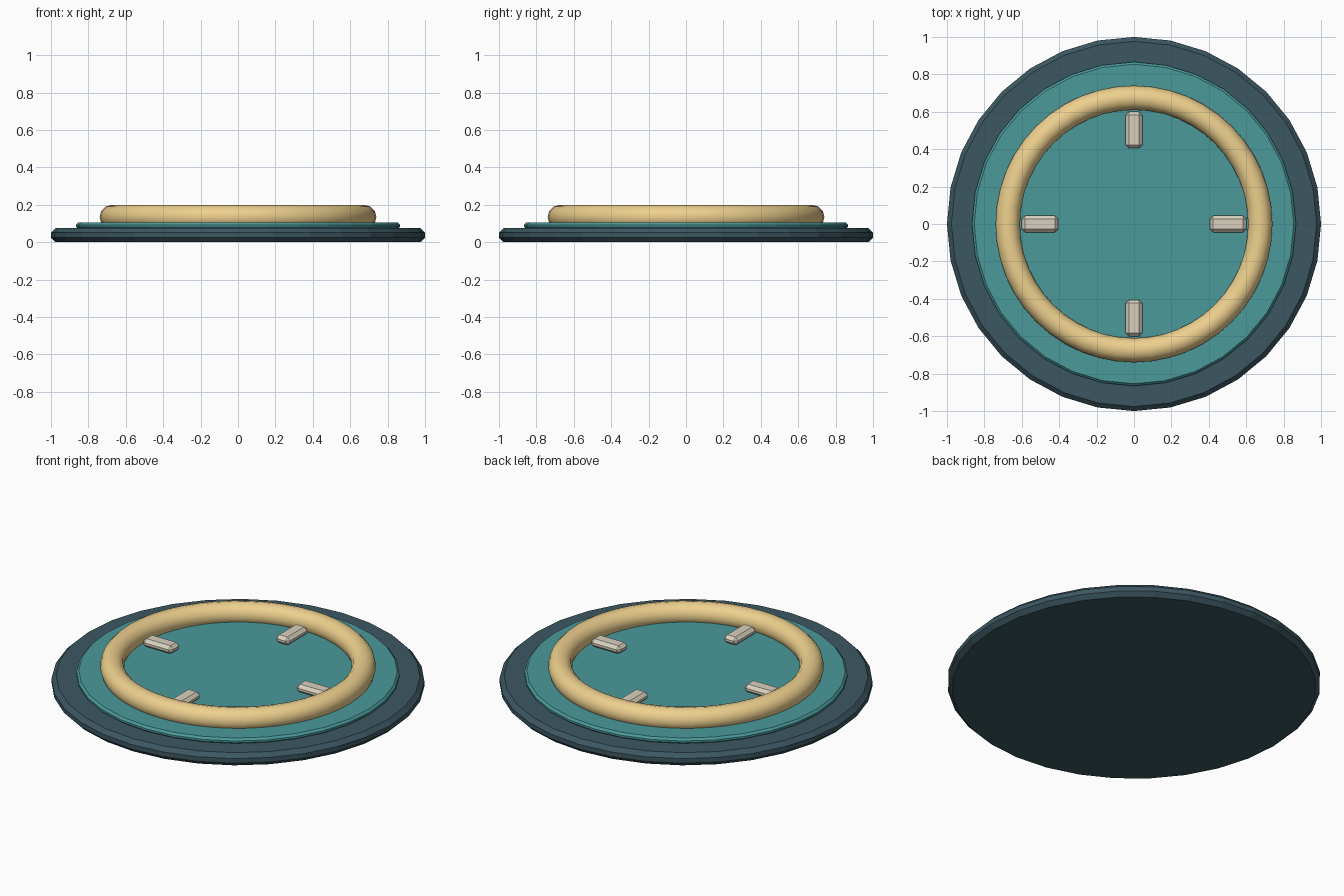
import bpy
from math import cos, sin, pi

if "Cube" in bpy.data.objects:
    bpy.data.objects.remove(bpy.data.objects["Cube"])


def paint(obj, name, color):
    mat = bpy.data.materials.get(name) or bpy.data.materials.new(name)
    mat.diffuse_color = (*color, 1)
    mat.use_nodes = True
    mat.node_tree.nodes["Principled BSDF"].inputs["Base Color"].default_value = mat.diffuse_color
    obj.data.materials.append(mat)


def chamfer(obj, width):
    mod = obj.modifiers.new("chamfer", "BEVEL")
    mod.width = width
    mod.segments = 1
    mod.limit_method = "ANGLE"
    mod.angle_limit = pi / 4


def disc(name, radius, z0, z1, bevel, mat, color):
    bpy.ops.mesh.primitive_cylinder_add(vertices=32, radius=radius, depth=z1 - z0,
                                        location=(0, 0, (z0 + z1) / 2))
    obj = bpy.context.object
    obj.name = name
    chamfer(obj, bevel)
    paint(obj, mat, color)


# Stacked base plates
disc("base_plate", 1.0, 0.0, 0.075, 0.024, "dark_slate", (0.045, 0.095, 0.12))
disc("top_plate", 0.866, 0.07, 0.105, 0.012, "teal", (0.07, 0.32, 0.33))

# Raised rim ring
bpy.ops.mesh.primitive_torus_add(major_radius=0.675, minor_radius=0.065,
                                 major_segments=48, minor_segments=12,
                                 location=(0, 0, 0.135))
ring = bpy.context.object
ring.name = "raised_ring"
bpy.ops.object.shade_smooth()
paint(ring, "sand", (0.85, 0.63, 0.27))

# Four radial marker bars inside the ring
for i, side in enumerate(("right", "back", "left", "front")):
    a = i * pi / 2
    bpy.ops.mesh.primitive_cube_add(size=1, location=(0.503 * cos(a), 0.503 * sin(a), 0.125),
                                    rotation=(0, 0, a))
    bar = bpy.context.object
    bar.name = f"marker_bar_{side}"
    bar.scale = (0.195, 0.09, 0.05)
    bpy.ops.object.transform_apply(location=False, rotation=False, scale=True)
    chamfer(bar, 0.018)
    paint(bar, "bone", (0.70, 0.64, 0.52))
